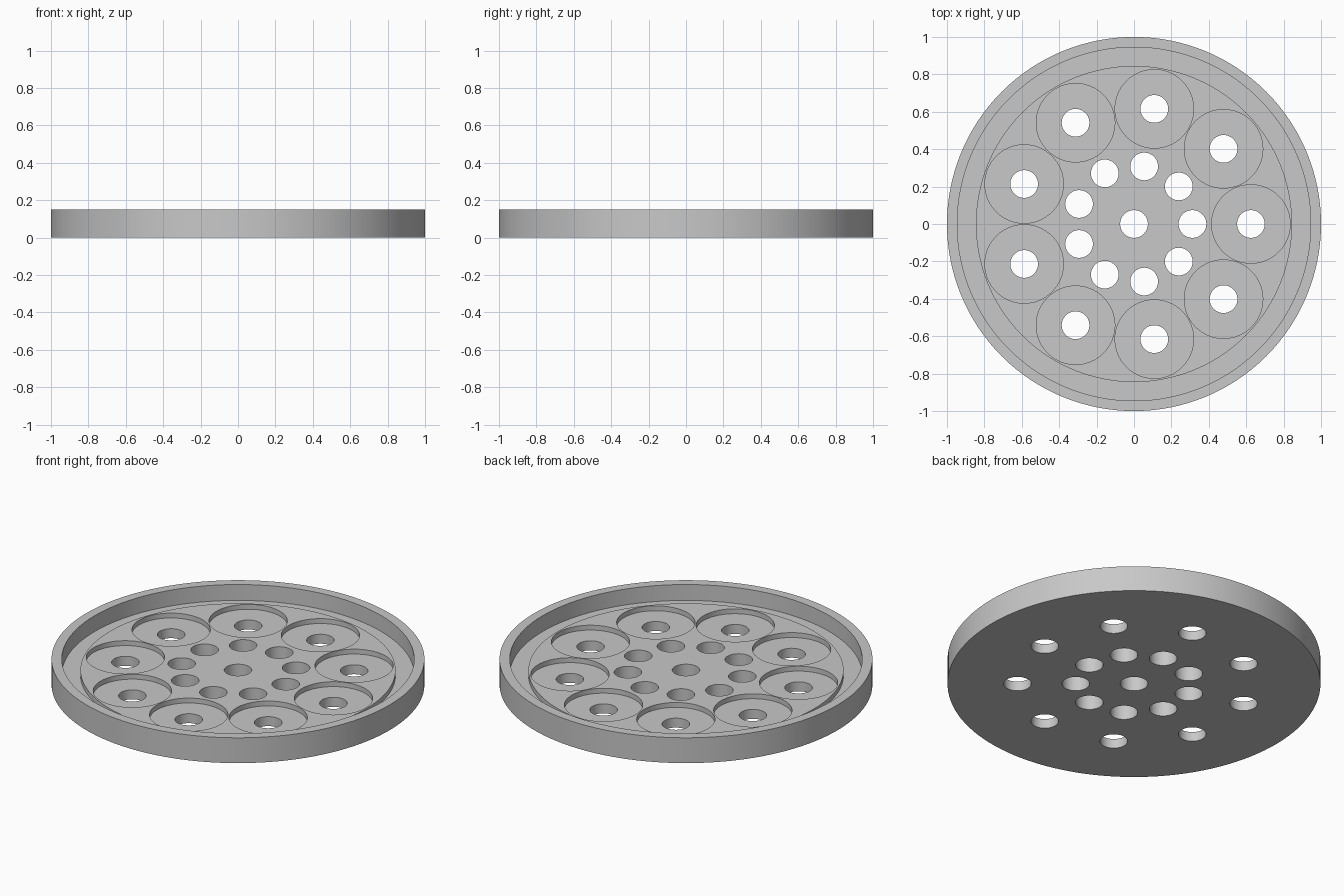
import bpy
import math

cube = bpy.data.objects.get("Cube")
if cube:
    bpy.data.objects.remove(cube, do_unlink=True)

grey = bpy.data.materials.new("plain grey")
grey.use_nodes = True
colour = (0.58, 0.58, 0.58, 1)
grey.diffuse_color = colour
grey.node_tree.nodes["Principled BSDF"].inputs["Base Color"].default_value = colour

# Main dimensions
HEIGHT, DECK, RECESS = 0.15, 0.085, 0.056
RIM_INNER, DECK_RADIUS = 0.945, 0.845
POCKET, HOLE = 0.21, 0.074
OUTER_RING, INNER_RING, COUNT = 0.625, 0.3125, 9


def lathe(name, profile, segments, centres=((0, 0),)):
    """Closed solid turned from (radius, z) points, repeated at each centre."""
    verts, faces = [], []
    for cx, cy in centres:
        base = len(verts)
        for r, z in profile:
            for i in range(segments):
                a = math.tau * i / segments
                verts.append((cx + r * math.cos(a), cy + r * math.sin(a), z))
        for k in range(len(profile) - 1):
            low = base + k * segments
            for i in range(segments):
                j = (i + 1) % segments
                faces.append((low + i, low + j, low + segments + j, low + segments + i))
        last = base + (len(profile) - 1) * segments
        faces.append([base + i for i in reversed(range(segments))])
        faces.append([last + i for i in range(segments)])
    mesh = bpy.data.meshes.new(name)
    mesh.from_pydata(verts, [], faces)
    mesh.materials.append(grey)
    obj = bpy.data.objects.new(name, mesh)
    bpy.context.collection.objects.link(obj)
    return obj


def ring(radius):
    angles = [math.tau * i / COUNT for i in range(COUNT)]
    return [(radius * math.cos(a), radius * math.sin(a)) for a in angles]


# Tray: outer wall, rim, groove and raised deck in one turned profile
tray = lathe("round_tray", [
    (1, 0), (1, HEIGHT), (RIM_INNER, HEIGHT), (RIM_INNER, RECESS),
    (DECK_RADIUS, RECESS), (DECK_RADIUS, DECK)], 128)

# Cutters: stepped pockets on the outer ring, plain holes on the inner ring and centre
pockets = lathe("pocket_cutter", [
    (HOLE, -0.1), (HOLE, RECESS), (POCKET, RECESS), (POCKET, 0.3)],
    64, ring(OUTER_RING))
holes = lathe("hole_cutter", [(HOLE, -0.1), (HOLE, 0.3)],
              64, ring(INNER_RING) + [(0, 0)])

bpy.context.view_layer.objects.active = tray
tray.select_set(True)
for cutter in (pockets, holes):
    cutter.hide_render = True
    cut = tray.modifiers.new(cutter.name, "BOOLEAN")
    cut.operation = "DIFFERENCE"
    cut.solver = "EXACT"
    cut.object = cutter
    bpy.ops.object.modifier_apply(modifier=cut.name)
    bpy.data.objects.remove(cutter, do_unlink=True)

# Smooth round walls with crisp edges
bpy.ops.object.shade_smooth_by_angle(angle=math.radians(30))
